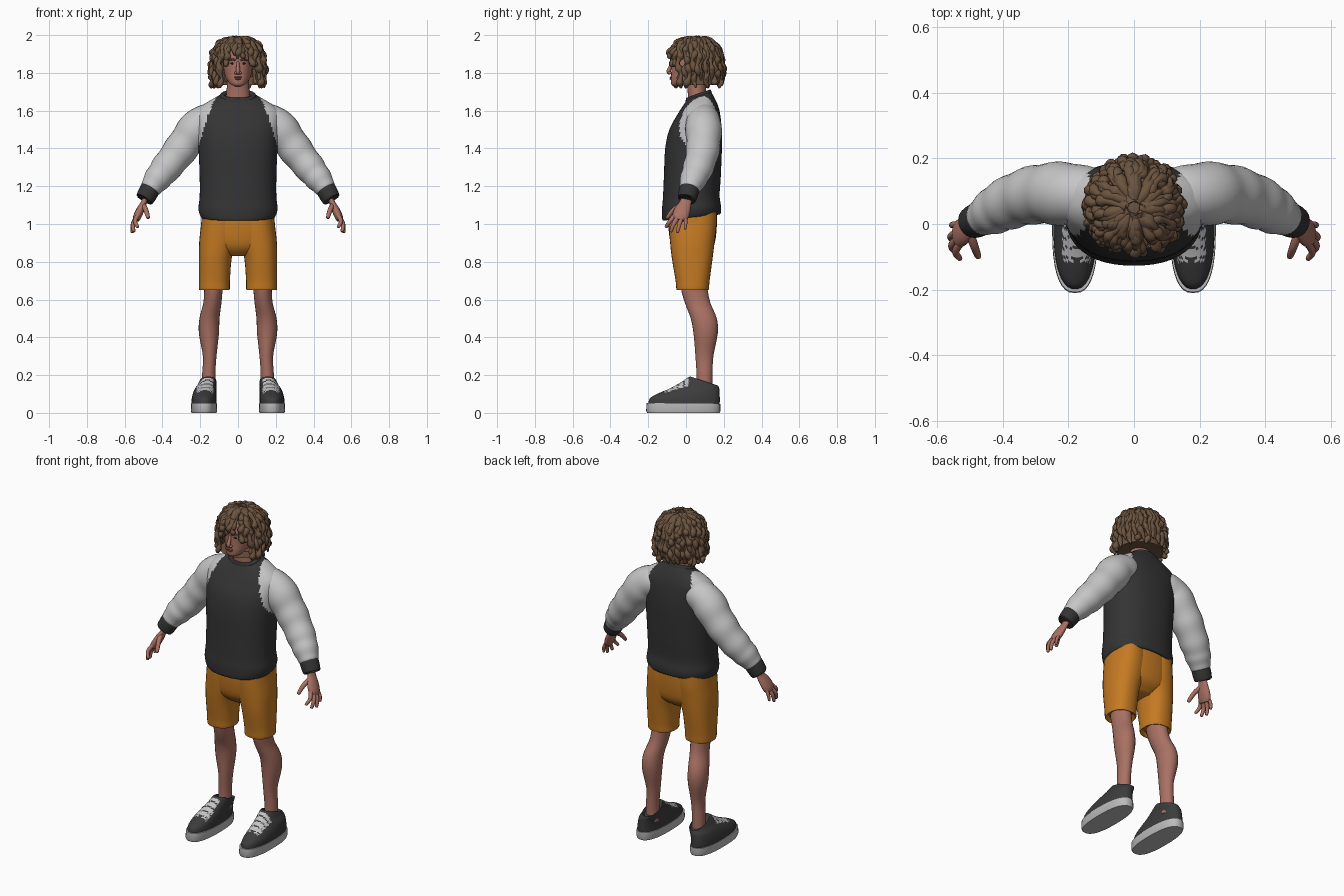
import bpy, bmesh, math, random
from mathutils import Vector

random.seed(4)


def material(name, r, g, b):
    m = bpy.data.materials.new(name)
    m.diffuse_color = (r, g, b, 1)
    return m


SKIN = material("skin", 0.40, 0.165, 0.125)
LIPS = material("lips", 0.28, 0.10, 0.085)
HAIR = material("brown hair", 0.15, 0.088, 0.05)
DARK = material("charcoal knit", 0.034, 0.034, 0.035)
LIGHT = material("pale grey cloth", 0.56, 0.56, 0.56)
ORANGE = material("orange cloth", 0.56, 0.195, 0.016)
SHOE = material("dark shoe", 0.045, 0.045, 0.047)
SOLE = material("pale sole", 0.50, 0.50, 0.50)
EYE = material("dark eye", 0.03, 0.02, 0.015)


def spline(rows, k):
    """Catmull-Rom interpolation of equal-length rows, k steps per span."""
    if k < 2:
        return rows
    out = []
    for i in range(len(rows) - 1):
        p0, p1 = rows[max(i - 1, 0)], rows[i]
        p2, p3 = rows[i + 1], rows[min(i + 2, len(rows) - 1)]
        for j in range(k):
            t = j / k
            out.append([0.5 * (2 * b + (c - a) * t + (2 * a - 5 * b + 4 * c - d) * t * t
                               + (3 * b - a - 3 * c + d) * t ** 3)
                        for a, b, c, d in zip(p0, p1, p2, p3)])
    return out + [rows[-1]]


def skin_rings(name, rings, mats, rule=None, drop=None):
    """Bridge rings of points, cap both ends, colour faces by rule, drop faces by rule."""
    bm = bmesh.new()
    vs = [[bm.verts.new(p) for p in ring] for ring in rings]
    n = len(vs[0])
    for a, b in zip(vs, vs[1:]):
        for i in range(n):
            bm.faces.new((a[i], a[(i + 1) % n], b[(i + 1) % n], b[i]))
    bm.faces.new(vs[0])
    bm.faces.new(vs[-1])
    bmesh.ops.recalc_face_normals(bm, faces=bm.faces)
    if rule:
        for f in bm.faces:
            f.material_index = rule(f.calc_center_median(), f.normal)
    if drop:
        bad = [f for f in bm.faces if drop(f.calc_center_median())]
        bmesh.ops.delete(bm, geom=bad, context='FACES')
    me = bpy.data.meshes.new(name)
    bm.to_mesh(me)
    bm.free()
    for m in mats:
        me.materials.append(m)
    me.shade_smooth()
    me.set_sharp_from_angle(angle=math.radians(50))
    ob = bpy.data.objects.new(name, me)
    bpy.context.collection.objects.link(ob)
    return ob


def loft(name, rows, mats, s=1, n=32, k=4, e=2.3, **kw):
    """Stacked rings: (centre x, y front, y back, half width, z front, z back)."""
    rings = []
    for cx, y0, y1, rx, z0, z1 in spline(rows, k):
        ring = []
        for i in range(n):
            a = 2 * math.pi * i / n
            c, d = math.cos(a), math.sin(a)
            u = math.copysign(abs(c) ** (2 / e), c)
            v = math.copysign(abs(d) ** (2 / e), d)
            ring.append((s * (cx + rx * u), (y0 + y1) / 2 + (y1 - y0) / 2 * v,
                         (z0 + z1) / 2 + (z1 - z0) / 2 * v))
        rings.append(ring)
    return skin_rings(name, rings, mats, **kw)


def tube(name, pts, mats, s=1, n=12, k=4, flat=1.0, ref=(0, 1, 0), ripple=(0, 0)):
    """Round limb through (x, y, z, radius) points; flat thins it, ripple adds folds."""
    pts = spline(pts, k)
    rings = []
    for i, p in enumerate(pts):
        a, b = pts[max(i - 1, 0)], pts[min(i + 1, len(pts) - 1)]
        d = (Vector(b[:3]) - Vector(a[:3])).normalized()
        v = d.cross(Vector(ref)).normalized()
        u = v.cross(d)
        r0 = p[3] * (1 + ripple[0] * math.sin(ripple[1] * i / len(pts)))
        ring = []
        for j in range(n):
            t = 2 * math.pi * j / n
            q = Vector(p[:3]) + r0 * (math.cos(t) * u + flat * math.sin(t) * v)
            ring.append((s * q.x, q.y, q.z))
        rings.append(ring)
    return skin_rings(name, rings, mats)


def ball(name, loc, size, mat):
    bpy.ops.mesh.primitive_uv_sphere_add(segments=14, ring_count=8, location=loc)
    ob = bpy.context.object
    ob.name, ob.scale = name, size
    ob.data.materials.append(mat)
    ob.data.shade_smooth()


# Sweater body with raglan shoulders coloured by a diagonal seam
def seam(c, _):
    if c.z < 1.39:
        return 0
    edge = 0.09 + 0.12 * max(0, (1.69 - c.z) / 0.29) ** 0.6
    return 1 if abs(c.x) > edge else 0


loft("sweater_body", [
    (0, -0.09, 0.14, 0.165, 1.04, 1.07), (0, -0.122, 0.178, 0.192, 1.018, 1.05),
    (0, -0.127, 0.186, 0.209, 1.07, 1.085), (0, -0.122, 0.178, 0.203, 1.14, 1.15),
    (0, -0.117, 0.184, 0.203, 1.25, 1.25), (0, -0.110, 0.190, 0.209, 1.40, 1.40),
    (0, -0.088, 0.189, 0.217, 1.50, 1.50), (0, -0.045, 0.181, 0.222, 1.58, 1.58),
    (0, -0.020, 0.170, 0.195, 1.62, 1.625), (0, 0.000, 0.150, 0.135, 1.65, 1.67),
    (0, 0.008, 0.130, 0.088, 1.662, 1.702), (0, 0.014, 0.120, 0.072, 1.655, 1.70)],
    [DARK, LIGHT], n=72, k=7, rule=seam)
loft("collar", [(0, -0.002, 0.138, 0.098, 1.645, 1.69), (0, 0.0, 0.132, 0.092, 1.665, 1.708),
                (0, 0.008, 0.122, 0.076, 1.668, 1.71), (0, 0.018, 0.11, 0.06, 1.655, 1.69)],
     [DARK], k=3)

# Shorts seat joining the two legs
loft("shorts_seat", [(0, -0.03, 0.09, 0.07, 0.83, 0.83), (0, -0.075, 0.145, 0.17, 0.88, 0.88),
                     (0, -0.092, 0.162, 0.194, 0.97, 0.97), (0, -0.095, 0.165, 0.19, 1.09, 1.09)],
     [ORANGE], n=40)

for s, side in ((1, "left"), (-1, "right")):
    # Sleeve and cuff
    tube(side + "_sleeve", [
        (0.12, 0.09, 1.56, 0.08), (0.20, 0.092, 1.525, 0.096), (0.27, 0.093, 1.44, 0.092),
        (0.33, 0.083, 1.36, 0.086), (0.39, 0.06, 1.285, 0.079), (0.43, 0.038, 1.235, 0.070),
        (0.462, 0.02, 1.19, 0.056), (0.472, 0.015, 1.175, 0.04)],
        [LIGHT], s, n=28, k=6, ripple=(0.025, 38))
    tube(side + "_cuff", [(0.455, 0.022, 1.205, 0.046), (0.465, 0.018, 1.185, 0.053),
                          (0.487, 0.008, 1.145, 0.051), (0.495, 0.004, 1.13, 0.046),
                          (0.493, 0.005, 1.135, 0.03)], [DARK], s, n=24, k=3)
    # Hand
    tube(side + "_palm", [(0.482, 0.006, 1.16, 0.030), (0.498, -0.002, 1.115, 0.031),
                          (0.517, -0.018, 1.075, 0.042), (0.533, -0.03, 1.04, 0.043),
                          (0.54, -0.034, 1.02, 0.034)], [SKIN], s, n=16, flat=0.5)
    for name, base, mid, tip, r in (
            ("index", (0.531, -0.060, 1.045), (0.545, -0.085, 1.015), (0.532, -0.105, 0.985), 0.0105),
            ("middle", (0.538, -0.043, 1.035), (0.556, -0.065, 1.0), (0.552, -0.080, 0.962), 0.011),
            ("ring", (0.539, -0.024, 1.03), (0.558, -0.036, 0.995), (0.56, -0.045, 0.957), 0.0105),
            ("little", (0.536, -0.004, 1.04), (0.553, -0.002, 1.005), (0.557, -0.005, 0.975), 0.009),
            ("thumb", (0.502, -0.025, 1.10), (0.488, -0.066, 1.075), (0.476, -0.098, 1.035), 0.0125)):
        end = tuple(t + (t - m) * 0.12 for t, m in zip(tip, mid))
        tube(f"{side}_{name}_finger", [base + (r * 1.15,), mid + (r * 1.05,), tip + (r * 0.8,),
                                       end + (r * 0.3,)], [SKIN], s, n=10, ref=(0.3, 1, 0))
    # Shorts leg with a turned hem
    loft(side + "_shorts_leg", [
        (0.125, -0.03, 0.10, 0.06, 0.67, 0.67), (0.125, -0.049, 0.119, 0.080, 0.65, 0.65),
        (0.125, -0.055, 0.125, 0.082, 0.70, 0.70), (0.120, -0.075, 0.141, 0.087, 0.82, 0.82),
        (0.106, -0.085, 0.152, 0.099, 0.91, 0.91), (0.098, -0.092, 0.162, 0.097, 1.0, 1.0),
        (0.095, -0.092, 0.162, 0.092, 1.09, 1.09)], [ORANGE], s)
    # Bare leg
    loft(side + "_leg", [
        (0.155, 0.055, 0.140, 0.036, 0.10, 0.10), (0.155, 0.056, 0.140, 0.035, 0.20, 0.20),
        (0.150, 0.050, 0.145, 0.036, 0.30, 0.30), (0.154, 0.040, 0.168, 0.053, 0.42, 0.42),
        (0.151, 0.025, 0.163, 0.053, 0.50, 0.50), (0.136, -0.005, 0.130, 0.048, 0.58, 0.58),
        (0.130, -0.025, 0.115, 0.049, 0.65, 0.65), (0.125, -0.03, 0.11, 0.055, 0.72, 0.72)],
        [SKIN], s, n=24, e=2)
    # Shoe: sole, upper and pale laced front
    loft(side + "_sole", [(0.18, -0.205, 0.178, 0.066, 0, 0), (0.18, -0.211, 0.182, 0.070, 0.012, 0.01),
                          (0.18, -0.208, 0.182, 0.069, 0.052, 0.048)], [SOLE], s, n=36, k=1, e=2.5)

    def laces(c, nrm):
        on = -0.115 < c.y < 0.012 and abs(abs(c.x) - 0.175) < 0.043 and nrm.z > 0.2
        return 1 if on and int((c.y + 0.2) * 130) % 4 else 0

    loft(side + "_shoe_upper", [
        (0.18, -0.200, 0.178, 0.066, 0.045, 0.045), (0.18, -0.190, 0.179, 0.065, 0.078, 0.07),
        (0.177, -0.145, 0.178, 0.062, 0.104, 0.10), (0.172, -0.085, 0.177, 0.057, 0.130, 0.122),
        (0.164, -0.03, 0.174, 0.050, 0.160, 0.135), (0.158, 0.020, 0.168, 0.043, 0.192, 0.145),
        (0.156, 0.032, 0.155, 0.036, 0.18, 0.135)], [SHOE, LIGHT], s, n=48, k=7, e=2.3, rule=laces)
    # Eye and brow
    ball(side + "_eye", (s * 0.030, -0.070, 1.850), (0.012, 0.005, 0.005), EYE)
    tube(side + "_brow", [(0.013, -0.079, 1.866, 0.004), (0.03, -0.075, 1.872, 0.005),
                          (0.05, -0.060, 1.867, 0.003)], [HAIR], s, n=8, ref=(0, 0, 1))
    ball(side + "_nostril", (s * 0.011, -0.086, 1.800), (0.009, 0.010, 0.008), SKIN)

# Neck and head
loft("neck", [(0, 0.012, 0.112, 0.066, 1.64, 1.66), (0, 0.008, 0.105, 0.060, 1.71, 1.71),
              (0, 0.0, 0.11, 0.058, 1.78, 1.78)], [SKIN], n=24, e=2)
loft("head", [
    (0, -0.055, 0.00, 0.022, 1.725, 1.745), (0, -0.076, 0.04, 0.045, 1.737, 1.755),
    (0, -0.080, 0.09, 0.062, 1.765, 1.775), (0, -0.078, 0.13, 0.073, 1.80, 1.80),
    (0, -0.078, 0.15, 0.079, 1.85, 1.85), (0, -0.080, 0.16, 0.080, 1.89, 1.89),
    (0, -0.06, 0.15, 0.07, 1.94, 1.94), (0, 0.0, 0.09, 0.03, 1.965, 1.965)], [SKIN], e=2.15)
tube("nose", [(0, -0.070, 1.860, 0.008), (0, -0.082, 1.835, 0.009), (0, -0.092, 1.808, 0.012),
              (0, -0.086, 1.795, 0.007)], [SKIN], n=10, ref=(1, 0, 0))
ball("upper_lip", (0, -0.079, 1.777), (0.022, 0.008, 0.005), LIPS)
ball("lower_lip", (0, -0.079, 1.768), (0.018, 0.008, 0.005), LIPS)

# Hair: under-layer with a face opening, then curled locks falling from the crown
BELL = [(0.0, 1.982), (0.075, 1.970), (0.118, 1.925), (0.132, 1.87), (0.138, 1.80), (0.136, 1.735)]
loft("hair_base", [(0, 0.05 - max(r - 0.005, 0.004), 0.05 + max(r - 0.005, 0.004),
                    max(r - 0.008, 0.004), z, z) for r, z in BELL],
     [HAIR], e=2, drop=lambda c: c.y < -0.01 and c.z < 1.895 and abs(c.x) < 0.125)

for layer, count in ((0, 30), (1, 26)):
    for i in range(count):
        a = 2 * math.pi * (i + 0.5 * layer + random.uniform(-0.25, 0.25)) / count
        off = abs((a + math.pi / 2 + math.pi) % (2 * math.pi) - math.pi)  # angle from the front
        low = random.uniform(1.885, 1.91) if off < 0.45 else \
            random.uniform(1.83, 1.87) if off < 0.72 else random.uniform(1.715, 1.765)
        if layer and off >= 0.72:
            low += random.uniform(0.0, 0.06)
        sway, wave = random.uniform(-0.22, 0.22), random.uniform(0, 6)
        rad = random.uniform(0.015, 0.021)
        pts = []
        for j, (r, z) in enumerate(spline(BELL, 3)[1:]):
            if z < low:
                break
            b = a + sway * (1 - j / 10) + 0.05 * math.sin(wave + 1.3 * j)
            rr = r + 0.006 * layer + 0.005 * math.sin(wave * 2 + 1.7 * j)
            pts.append((rr * math.cos(b), 0.05 + rr * 1.02 * math.sin(b), z - 0.002,
                        rad * (0.75 + 0.28 * math.sin(wave + 2.1 * j))))
        x, y, z, r = pts[-1]
        pts.append((x, y, z - 0.014, r * 0.4))
        tube(f"hair_lock_{layer}_{i}", pts, [HAIR], n=8, k=3, ref=(-math.sin(a), math.cos(a), 0))
